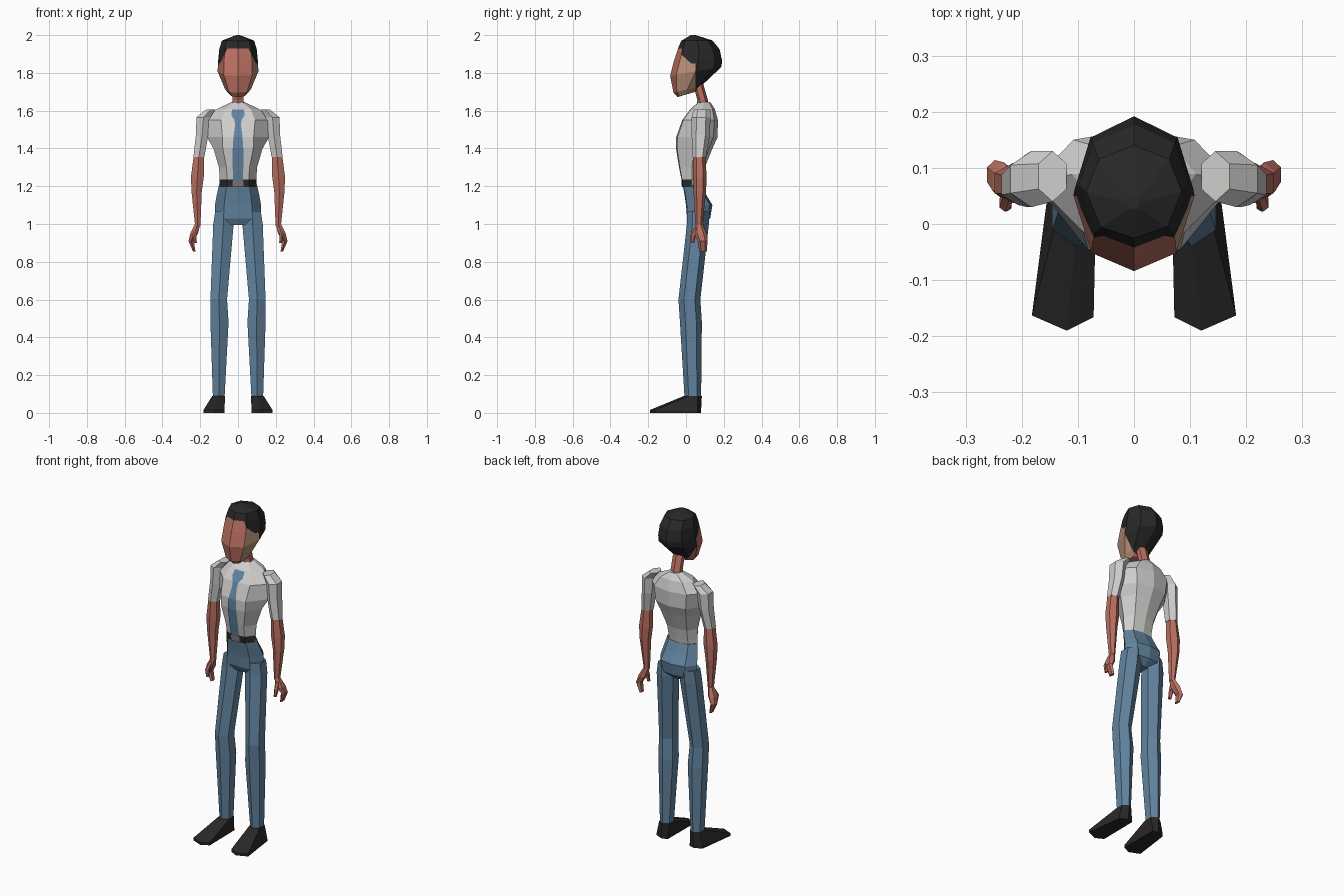
import bpy, bmesh, math
from mathutils import Vector


def material(name, r, g, b):
    lin = [((c / 255 + 0.055) / 1.055) ** 2.4 for c in (r, g, b)]
    m = bpy.data.materials.new(name)
    m.diffuse_color = (*lin, 1)
    return m


SKIN = material("skin", 186, 112, 97)
TAN = material("light_skin", 183, 143, 117)
SHIRT = material("shirt_grey", 208, 207, 206)
JEANS = material("denim_blue", 98, 132, 159)
TIE = material("tie_blue", 98, 132, 162)
BLACK = material("black", 40, 40, 40)
BUCKLE = material("buckle_grey", 128, 112, 112)


def loft(name, rings, mats, rule=None, cuts=(), caps=True, side=1):
    """Skin a list of equal rings; optional plane cuts, then colour faces by a rule."""
    bm = bmesh.new()
    rows = [[bm.verts.new((side * x, y, z)) for x, y, z in r] for r in rings]
    n = len(rows[0])
    for a, b in zip(rows, rows[1:]):
        for i in range(n if caps else n - 1):
            j = (i + 1) % n
            bm.faces.new((a[i], a[j], b[j], b[i]))
    if caps:
        bm.faces.new(rows[0])
        bm.faces.new(rows[-1])
        bmesh.ops.recalc_face_normals(bm, faces=bm.faces)
    for co, no in cuts:
        bmesh.ops.bisect_plane(bm, geom=bm.verts[:] + bm.edges[:] + bm.faces[:],
                               dist=1e-5, plane_co=co, plane_no=no)
    bm.normal_update()
    if rule:
        for f in bm.faces:
            f.material_index = rule(f.calc_center_median(), f.normal)
    me = bpy.data.meshes.new(name)
    bm.to_mesh(me)
    bm.free()
    for m in mats:
        me.materials.append(m)
    ob = bpy.data.objects.new(name, me)
    bpy.context.collection.objects.link(ob)
    return ob


def body(w, y0, z0, y1, z1=None, f=0.6, b=0.65, mid=0.5, df=0.03, db=0.1):
    """Eight-sided body section from front (y0, z0) to back (y1, z1)."""
    z1 = z0 if z1 is None else z1
    d = y1 - y0
    half = [(0, 0), (f * w, df), (w, mid), (b * w, 1 - db), (0, 1)]
    pts = half + [(-x, t) for x, t in half[3:0:-1]]
    return [(x, y0 + t * d, z0 + t * (z1 - z0)) for x, t in pts]


def hexa(x, y, z, rx, ry):
    """Six-sided limb section with corners at front and back."""
    return [(x + rx * math.sin(i * math.pi / 3) / 0.866,
             y - ry * math.cos(i * math.pi / 3), z) for i in range(6)]


# Head: hair, face and lighter cheek split by hairline cuts
def head_rule(c, n):
    slant = abs(c.x) + 0.5 * (c.z - 1.93) > 0.055
    if c.y > 0.05 or c.z > 1.93 or (slant and c.z > 1.85 and c.y > -0.045):
        return 0
    return 2 if n.x > 0.6 else 1


H = dict(f=0.7, b=0.74, df=0.12, db=0.15)
loft("head", [
    body(0.045, -0.045, 1.672, 0.05, 1.70, **H),
    body(0.068, -0.066, 1.695, 0.08, 1.73, **H),
    body(0.108, -0.084, 1.785, 0.186, 1.83, **H),
    body(0.105, -0.062, 1.87, 0.192, 1.86, **H),
    body(0.099, -0.042, 1.93, 0.178, 1.925, **H),
    body(0.085, -0.025, 1.97, 0.14, 1.972, **H),
    body(0.01, 0.025, 2.0, 0.05, 2.0, **H)],
    [BLACK, SKIN, TAN], head_rule,
    [((0, 0, 1.93), (0, 0, 1)), ((0, 0, 1.85), (0, 0, 1)), ((0, 0.05, 0), (0, 1, 0)),
     ((0, -0.045, 0), (0, 1, 0)),
     ((0.055, 0, 1.93), (1, 0, 0.5)), ((-0.055, 0, 1.93), (-1, 0, 0.5))])

# Neck
loft("neck", [hexa(0, 0.09, 1.60, 0.034, 0.036), hexa(0, 0.088, 1.655, 0.03, 0.028),
              hexa(0, 0.065, 1.74, 0.03, 0.027)], [SKIN])

# Shirt with the front of the belt as its lowest band
loft("shirt", [
    body(0.097, -0.022, 1.195, 0.078),
    body(0.097, -0.024, 1.235, 0.085),
    body(0.101, -0.037, 1.30, 0.10),
    body(0.130, -0.053, 1.40, 0.14, f=0.62),
    body(0.165, -0.052, 1.46, 0.167, f=0.5, b=0.6),
    body(0.180, -0.020, 1.55, 0.169, f=0.5, b=0.6),
    body(0.110, 0.025, 1.61, 0.152),
    body(0.035, 0.065, 1.645, 0.128)],
    [SHIRT, BLACK], lambda c, n: int(c.z < 1.234 and n.y < -0.3))
loft("buckle", [[(-0.028, -0.027, z), (0.028, -0.027, z)] for z in (1.195, 1.225)],
     [BUCKLE], caps=False)

# Tie following the chest
tie = [(1.22, -0.022, 0.026), (1.30, -0.037, 0.028), (1.40, -0.053, 0.028),
       (1.46, -0.052, 0.024), (1.52, -0.031, 0.016), (1.55, -0.020, 0.018),
       (1.575, -0.001, 0.035), (1.605, 0.021, 0.032)]
loft("tie", [[(-h, y - 0.004, z), (h, y - 0.004, z)] for z, y, h in tie], [TIE], caps=False)

# Hips
loft("hips", [
    body(0.060, 0.025, 0.995, 0.09),
    body(0.122, 0.006, 1.03, 0.128),
    body(0.122, 0.000, 1.10, 0.140),
    body(0.112, -0.008, 1.155, 0.107),
    body(0.100, -0.018, 1.21, 0.082)], [JEANS])

# Paired limbs
for side, label in ((-1, "left"), (1, "right")):
    def limb(part, sections, mat):
        return loft(f"{label}_{part}", [hexa(*s) for s in sections], [mat], side=side)

    limb("sleeve", [(0.207, 0.070, 1.355, 0.029, 0.036), (0.190, 0.078, 1.47, 0.033, 0.048),
                    (0.183, 0.080, 1.565, 0.037, 0.050), (0.145, 0.085, 1.605, 0.025, 0.045)], SHIRT)
    limb("forearm", [(0.206, 0.070, 1.38, 0.026, 0.032), (0.215, 0.073, 1.25, 0.034, 0.036),
                     (0.219, 0.073, 1.17, 0.027, 0.033), (0.213, 0.068, 0.99, 0.014, 0.018)], SKIN)
    limb("hand", [(0.213, 0.068, 1.00, 0.014, 0.018), (0.232, 0.076, 0.95, 0.020, 0.034),
                  (0.248, 0.088, 0.91, 0.014, 0.026), (0.232, 0.090, 0.855, 0.007, 0.020)], SKIN)
    limb("thumb", [(0.222, 0.060, 0.98, 0.010, 0.016), (0.230, 0.037, 0.94, 0.010, 0.015),
                   (0.225, 0.033, 0.90, 0.007, 0.010)], SKIN)
    limb("trouser_leg", [(0.075, 0.065, 1.07, 0.045, 0.060), (0.077, 0.063, 1.00, 0.054, 0.058),
                         (0.102, 0.018, 0.60, 0.044, 0.058), (0.098, 0.026, 0.48, 0.048, 0.058),
                         (0.102, 0.036, 0.085, 0.031, 0.044)], JEANS)

    # Shoe: ankle opening down to a wide pointed sole
    sole = [(0.120, -0.190), (0.182, -0.163), (0.153, 0.060),
            (0.108, 0.080), (0.074, 0.070), (0.072, -0.166)]
    loft(f"{label}_shoe", [
        [(x, y, 0) for x, y in sole], [(x, y, 0.016) for x, y in sole],
        hexa(0.102, 0.037, 0.09, 0.034, 0.047)], [BLACK], side=side)
